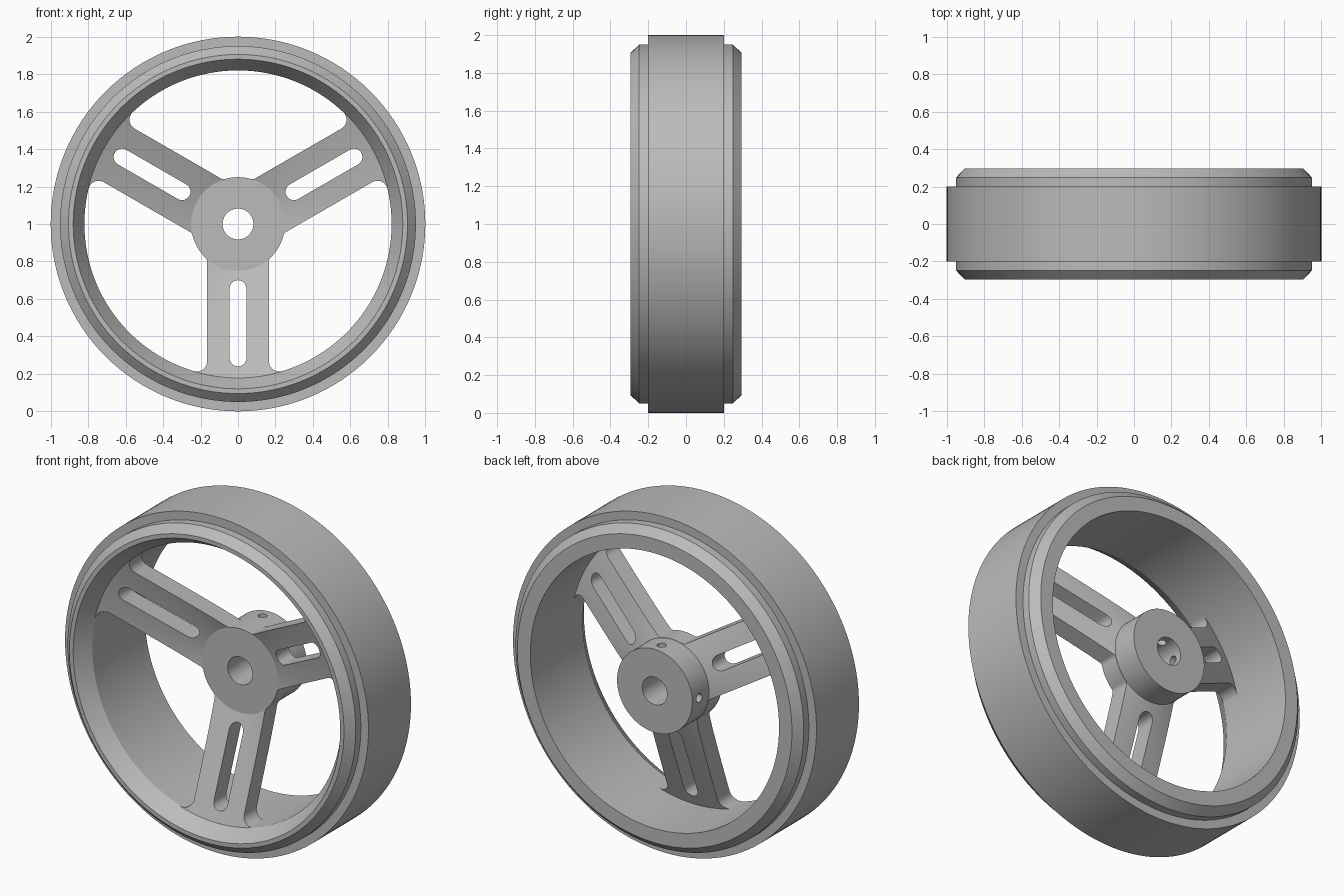
import bpy, bmesh, math
from mathutils import Matrix, Vector

if "Cube" in bpy.data.objects:
    bpy.data.objects.remove(bpy.data.objects["Cube"])

SEG = 128
CZ = 1.0  # axle height
TAU = math.tau

grey = bpy.data.materials.new("plain_grey")
grey.diffuse_color = (0.5, 0.5, 0.5, 1)
grey.use_nodes = True
grey.node_tree.nodes["Principled BSDF"].inputs["Base Color"].default_value = grey.diffuse_color


def to_object(name, bm):
    bmesh.ops.recalc_face_normals(bm, faces=bm.faces)
    me = bpy.data.meshes.new(name)
    bm.to_mesh(me)
    bm.free()
    me.materials.append(grey)
    ob = bpy.data.objects.new(name, me)
    bpy.context.collection.objects.link(ob)
    ob.location.z = CZ
    return ob


def select(ob):
    bpy.ops.object.select_all(action='DESELECT')
    ob.select_set(True)
    bpy.context.view_layer.objects.active = ob


def smooth(ob):
    select(ob)
    bpy.ops.object.shade_smooth_by_angle(angle=math.radians(20))


def revolve(name, profile):
    """Closed (radius, y) profile turned around the axle."""
    bm = bmesh.new()
    rings = [[bm.verts.new((r * math.cos(TAU * i / SEG), y, r * math.sin(TAU * i / SEG)))
              for r, y in profile] for i in range(SEG)]
    n = len(profile)
    for i in range(SEG):
        a, b = rings[i], rings[(i + 1) % SEG]
        for j in range(n):
            k = (j + 1) % n
            bm.faces.new((a[j], a[k], b[k], b[j]))
    return to_object(name, bm)


def arc(c, r, a0, a1, n):
    return [(c[0] + r * math.cos(a0 + (a1 - a0) * i / n),
             c[1] + r * math.sin(a0 + (a1 - a0) * i / n)) for i in range(n + 1)]


def add_prism(bm, pts, angle):
    """Extrude an outline in the wheel plane right through along y."""
    rot = Matrix.Rotation(-angle, 4, 'Y')
    front = [bm.verts.new(rot @ Vector((u, -0.5, v))) for u, v in pts]
    back = [bm.verts.new(rot @ Vector((u, 0.5, v))) for u, v in pts]
    bm.faces.new(front)
    bm.faces.new(back[::-1])
    for i in range(len(pts)):
        k = (i + 1) % len(pts)
        bm.faces.new((front[i], front[k], back[k], back[i]))


def window_outline(half=0.165, r_out=0.82, r_hub=0.25, f_out=0.055, f_in=0.03):
    """Opening between the spoke at 0 degrees and the one at 120 degrees."""
    v1, v2 = half + f_in, half + f_out
    c1 = (math.sqrt((r_hub + f_in) ** 2 - v1 * v1), v1)
    c2 = (math.sqrt((r_out - f_out) ** 2 - v2 * v2), v2)
    t1, t2 = math.atan2(c1[1], c1[0]), math.atan2(c2[1], c2[0])
    mid = math.pi / 3
    pts = arc((0, 0), r_hub, mid, t1, 6)                      # hub edge
    pts += arc(c1, f_in, t1 - math.pi, -math.pi / 2, 6)[1:]   # inner fillet
    pts += arc(c2, f_out, -math.pi / 2, t2, 10)               # outer fillet
    pts += arc((0, 0), 0.87, t2, mid, 16)                     # into the rim
    c, s = math.cos(2 * mid), math.sin(2 * mid)
    mirrored = [(c * x + s * y, s * x - c * y) for x, y in pts[1:-1]]
    return pts + mirrored[::-1]


# tyre band
smooth(revolve("tyre", [(0.93, -0.2), (1, -0.2), (1, 0.2), (0.93, 0.2)]))

# rim with bevelled lips and a flared front mouth
smooth(revolve("rim", [(0.905, -0.295), (0.95, -0.248), (0.95, 0.248), (0.905, 0.295),
                       (0.82, 0.295), (0.82, -0.2), (0.88, -0.295)]))

# dished web and hub in one turned piece
hub = revolve("hub_and_spokes", [(0.082, 0.02), (0.25, 0.02), (0.835, -0.208), (0.835, -0.09),
                                 (0.248, 0.138), (0.248, 0.295), (0.082, 0.295)])

# cutters: windows, spoke slots, set screw holes
bm = bmesh.new()
window = window_outline()
slot = (arc((0.715, 0), 0.045, -math.pi / 2, math.pi / 2, 12)
        + arc((0.345, 0), 0.045, math.pi / 2, 1.5 * math.pi, 12))
for deg in (30, 150, 270):
    add_prism(bm, window, math.radians(deg))
    add_prism(bm, slot, math.radians(deg))
for d in (Vector((0, 0, 1)), Vector((-1, 0, 0))):
    m = Matrix.Translation(d * 0.16 + Vector((0, 0.23, 0))) @ d.to_track_quat('Z', 'Y').to_matrix().to_4x4()
    bmesh.ops.create_cone(bm, cap_ends=True, segments=20, radius1=0.026, radius2=0.026,
                          depth=0.22, matrix=m)
cutter = to_object("cutter", bm)
cutter.hide_render = True

mod = hub.modifiers.new("cut", 'BOOLEAN')
mod.operation = 'DIFFERENCE'
mod.solver = 'EXACT'
mod.object = cutter
select(hub)
bpy.ops.object.modifier_apply(modifier=mod.name)
bpy.data.objects.remove(cutter)
smooth(hub)
